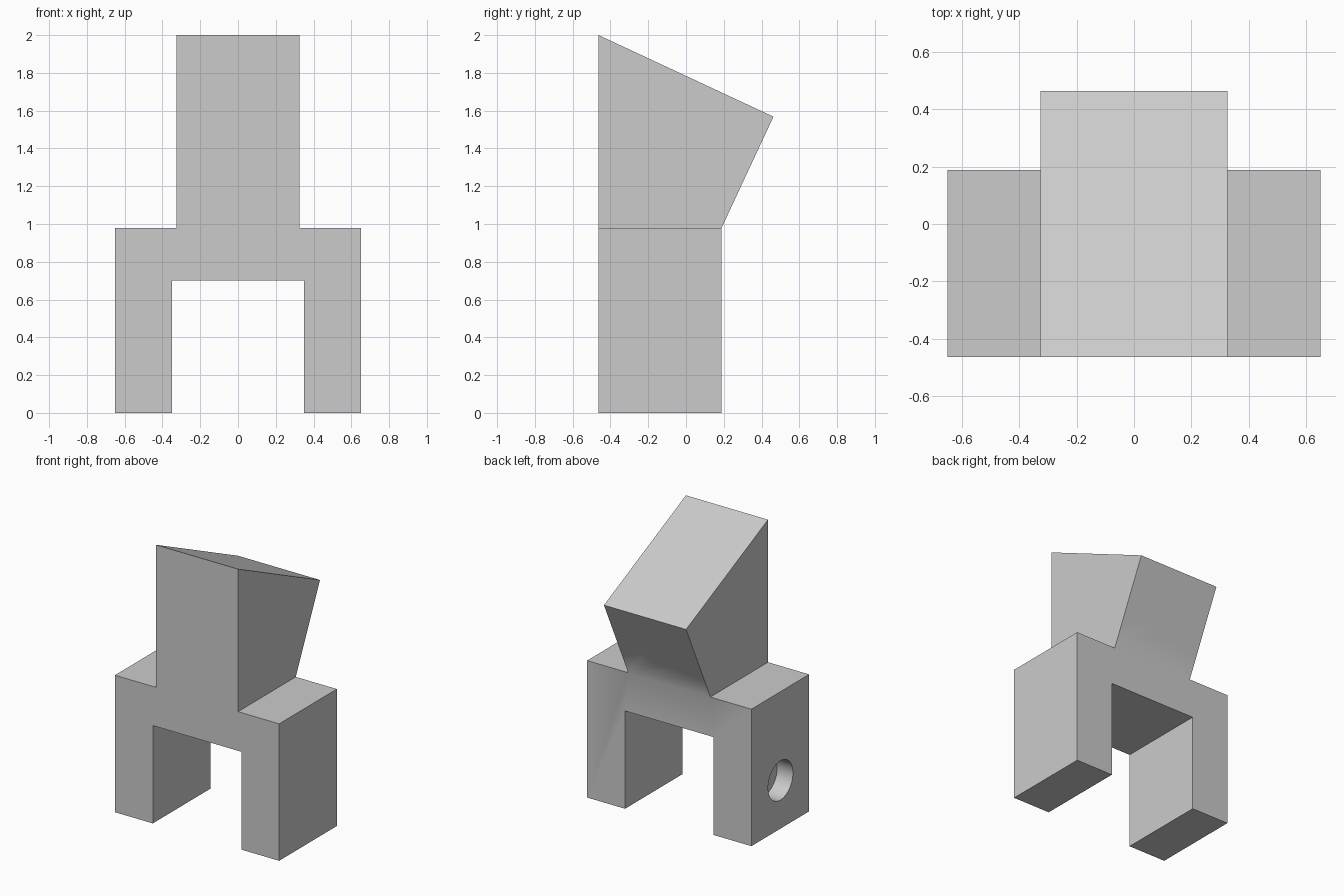
import bpy
import bmesh
from math import sin, cos, tan, tau, radians
from mathutils import Matrix

cube = bpy.data.objects.get("Cube")
if cube:
    bpy.data.objects.remove(cube, do_unlink=True)

TILT = radians(25)
HALF_Y = 0.463                    # half depth of the whole part
SHOULDER = 0.98                   # height of the fork's top
NOSE = 2 - 2 * HALF_Y * tan(TILT)
BACK = HALF_Y - (NOSE - SHOULDER) * tan(TILT)

# Side profiles lie in the y-z plane and are pushed along x
ACROSS = Matrix(((0, 0, 1, 0), (1, 0, 0, 0), (0, 1, 0, 0), (0, 0, 0, 1)))
# The bolt axis drops towards the back, square to the sloped rear face
BOLT = Matrix.Translation((0, -0.367, 1.594)) @ Matrix.Rotation(-TILT - radians(90), 4, "X")


def prism(name, outline, start, end, frame):
    """Extrude a 2D outline between two depths of a frame."""
    bm = bmesh.new()
    face = bm.faces.new([bm.verts.new((u, v, start)) for u, v in outline])
    grown = bmesh.ops.extrude_face_region(bm, geom=[face])["geom"]
    tops = [g for g in grown if isinstance(g, bmesh.types.BMVert)]
    bmesh.ops.translate(bm, verts=tops, vec=(0, 0, end - start))
    bm.transform(frame)
    bmesh.ops.recalc_face_normals(bm, faces=bm.faces)
    mesh = bpy.data.meshes.new(name)
    bm.to_mesh(mesh)
    bm.free()
    obj = bpy.data.objects.new(name, mesh)
    bpy.context.collection.objects.link(obj)
    return obj


def ring(sides, radius, u=0, v=0):
    return [(u + radius * cos(tau * i / sides), v + radius * sin(tau * i / sides))
            for i in range(sides)]


def rect(u0, u1, v0, v1):
    return [(u0, v0), (u1, v0), (u1, v1), (u0, v1)]


# Full-width body with the slanted head profile
side = [(-HALF_Y, 0), (BACK, 0), (BACK, SHOULDER), (HALF_Y, NOSE), (-HALF_Y, 2)]
body = prism("fork_bracket", side, -0.65, 0.65, ACROSS)

# Gap between the legs, pivot hole, hex nut pocket and bolt hole
cutters = [
    prism("leg_gap", rect(-1, 1, -1, 0.70), -0.35, 0.35, ACROSS),
    prism("pivot_hole", ring(64, 0.10, -0.14, 0.345), -0.8, 0.8, ACROSS),
    prism("nut_pocket", ring(6, 0.266), -0.5, 0, BOLT),
    prism("bolt_hole", ring(64, 0.148), -0.3, 1, BOLT),
]
# Shoulder notches and counterbores on both sides
for s in (-1, 1):
    cutters.append(prism("shoulder_notch", rect(-1, 1, SHOULDER, 3), s * 0.325, s, ACROSS))
    cutters.append(prism("counterbore", ring(64, 0.14, -0.14, 0.345), s * 0.525, s * 0.8, ACROSS))

for cutter in cutters:
    cutter.hide_render = True
    mod = body.modifiers.new(cutter.name, "BOOLEAN")
    mod.operation = "DIFFERENCE"
    mod.solver = "EXACT"
    mod.object = cutter

# Keep the cut result and drop the cutters
graph = bpy.context.evaluated_depsgraph_get()
cut_mesh = bpy.data.meshes.new_from_object(body.evaluated_get(graph))
body.modifiers.clear()
body.data = cut_mesh
for cutter in cutters:
    bpy.data.objects.remove(cutter, do_unlink=True)

# Plain grey finish
grey = bpy.data.materials.new("light_grey")
grey.use_nodes = True
colour = (0.6, 0.6, 0.6, 1)
grey.diffuse_color = colour
grey.node_tree.nodes["Principled BSDF"].inputs["Base Color"].default_value = colour
body.data.materials.clear()
body.data.materials.append(grey)

bpy.ops.object.select_all(action="DESELECT")
body.select_set(True)
bpy.context.view_layer.objects.active = body
bpy.ops.object.shade_smooth_by_angle(angle=radians(30))
